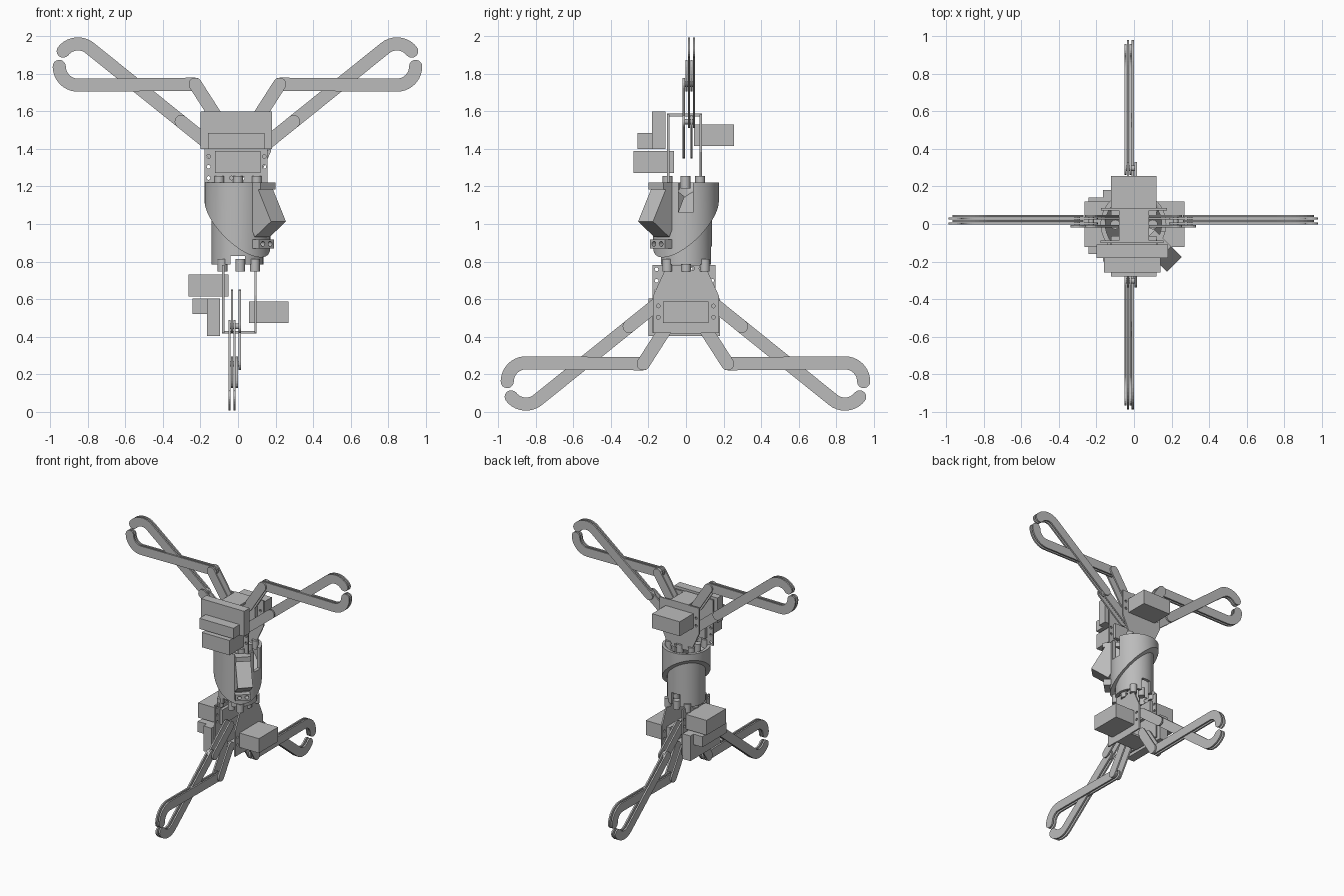
import bpy, bmesh, math
from mathutils import Vector, Matrix

cube = bpy.data.objects.get("Cube")
if cube:
    bpy.data.objects.remove(cube)

grey = bpy.data.materials.new("plain_grey")
grey.use_nodes = True
grey.diffuse_color = (0.5, 0.5, 0.5, 1)
grey.node_tree.nodes["Principled BSDF"].inputs["Base Color"].default_value = (0.5, 0.5, 0.5, 1)


# The lower end is the upper end turned over and swung a quarter turn
def same(x, y, z):
    return (x, y, z)


def lower_body(x, y, z):
    return (y + 0.015, x, 2.003 - z)


def lower_arm(x, y, z):
    return (-y - 0.003, x, 2 - z)


def finish(name, bm, smooth=False):
    bmesh.ops.recalc_face_normals(bm, faces=bm.faces)
    mesh = bpy.data.meshes.new(name)
    bm.to_mesh(mesh)
    bm.free()
    mesh.materials.append(grey)
    ob = bpy.data.objects.new(name, mesh)
    bpy.context.collection.objects.link(ob)
    if smooth:
        bpy.ops.object.select_all(action="DESELECT")
        ob.select_set(True)
        bpy.context.view_layer.objects.active = ob
        bpy.ops.object.shade_smooth_by_angle()
    return ob


def prism(name, outline, y0, y1, place=same):
    """Extrude an x-z outline from y0 to y1."""
    bm = bmesh.new()
    front = [bm.verts.new(place(x, y0, z)) for x, z in outline]
    back = [bm.verts.new(place(x, y1, z)) for x, z in outline]
    bm.faces.new(front)
    bm.faces.new(back[::-1])
    n = len(outline)
    for i in range(n):
        j = (i + 1) % n
        bm.faces.new((front[i], back[i], back[j], front[j]))
    return finish(name, bm)


def box(name, x0, x1, y0, y1, z0, z1, place=same):
    return prism(name, [(x0, z0), (x1, z0), (x1, z1), (x0, z1)], y0, y1, place)


def cut(ob, cutter):
    mod = ob.modifiers.new("cut", "BOOLEAN")
    mod.operation = "DIFFERENCE"
    mod.solver = "EXACT"
    mod.object = cutter
    bpy.context.view_layer.objects.active = ob
    bpy.ops.object.modifier_apply(modifier=mod.name)
    bpy.data.objects.remove(cutter)


def rod(name, start, end, radius, sides=16):
    a, b = Vector(start), Vector(end)
    bm = bmesh.new()
    turn = (b - a).to_track_quat("Z", "Y").to_matrix().to_4x4()
    bmesh.ops.create_cone(bm, cap_ends=True, segments=sides, radius1=radius, radius2=radius,
                          depth=(b - a).length, matrix=Matrix.Translation((a + b) / 2) @ turn)
    return finish(name, bm, True)


def drill(plate, spots, y, place):
    for x, z in spots:
        cut(plate, rod("drill", place(x, y - 0.05, z), place(x, y + 0.05, z), 0.01, 12))


def ribbon(path, half=0.035):
    """Outline of a bar with round ends that follows a path."""
    pts = [Vector(p) for p in path]
    left, right = [], []
    for i, p in enumerate(pts):
        d = (pts[min(i + 1, len(pts) - 1)] - pts[max(i - 1, 0)]).normalized()
        side = Vector((-d.y, d.x)) * half
        left.append(p + side)
        right.append(p - side)

    def cap(p, start):
        a = math.atan2(start.y - p.y, start.x - p.x)
        return [p + half * Vector((math.cos(a - k * math.pi / 8), math.sin(a - k * math.pi / 8)))
                for k in range(1, 8)]
    return left + cap(pts[-1], left[-1]) + right[::-1] + cap(pts[0], right[0])


def arc(cx, cz, r, a0, a1, n=10):
    angles = [math.radians(a0 + (a1 - a0) * i / n) for i in range(n + 1)]
    return [(cx + r * math.cos(a), cz + r * math.sin(a)) for a in angles]


# Gripper fingers and links, each made of two thin layers
PARTS = {
    "crossing_finger": ([(0.3, 1.546)] + arc(0.85, 1.86, 0.1, 129, 38), (0.010, 0.036)),
    "straight_finger": ([(0.225, 1.745)] + arc(0.85, 1.84, 0.1, -90, 0), (-0.003, 0.023)),
    "lower_link": ([(0.1, 1.385), (0.3, 1.546)], (-0.018, 0.023)),
    "bent_link": ([(0.1, 1.55), (0.225, 1.745)], (-0.018, 0.036)),
}


def gripper(end, arm, body):
    for side, sign in (("left", 1), ("right", -1)):
        for part, (path, layers) in PARTS.items():
            outline = [(sign * p.x - 0.003, p.y) for p in ribbon(path)]
            for k, y in enumerate(layers):
                prism(f"{end}_{side}_{part}_{k + 1}", outline, y, y + 0.012, arm)
        # Pins holding the links to the bracket
        for joint, (x, z) in {"finger": (0.3, 1.546), "elbow": (0.225, 1.745)}.items():
            rod(f"{end}_{side}_{joint}_pin", arm(sign * x - 0.003, -0.016, z),
                arm(sign * x - 0.003, 0.045, z), 0.015)

    # U-shaped bracket
    front = box(f"{end}_bracket_front", -0.178, 0.158, -0.1, -0.088, 1.222, 1.585, body)
    drill(front, [(x, z) for x in (-0.157, 0.14) for z in (1.305, 1.36)]
          + [(-0.157 + 0.061 * i, 1.245) for i in range(4)], -0.094, body)
    back = prism(f"{end}_bracket_back",
                 [(-0.1, 1.222), (0.1, 1.222), (0.175, 1.385), (0.175, 1.585), (-0.175, 1.585), (-0.175, 1.385)],
                 0.072, 0.084, body)
    drill(back, [(x, z) for x in (-0.148, 0.146) for z in (1.44, 1.5)]
         + [(0.035, 1.24), (0.08, 1.24)], 0.078, body)
    box(f"{end}_bracket_bridge", -0.08, 0.08, -0.1, 0.084, 1.573, 1.588, body)

    # Servos and their mounting block
    box(f"{end}_mount_block", -0.2, 0.18, -0.18, -0.11, 1.4, 1.6, body)
    box(f"{end}_mount_step", -0.16, 0.14, -0.258, -0.18, 1.4, 1.484, body)
    box(f"{end}_front_servo", -0.123, 0.12, -0.28, -0.065, 1.272, 1.39, body)
    box(f"{end}_back_servo", -0.123, 0.12, 0.043, 0.255, 1.415, 1.53, body)

    # Standoff pegs between bracket and body
    for i, y in enumerate((-0.098, -0.003, 0.075)):
        for j, x in enumerate((-0.1, 0.0, 0.1)):
            rod(f"{end}_peg_{i + 1}_{j + 1}", body(x, y, 1.19), body(x, y, 1.257), 0.026)


gripper("upper", same, same)
gripper("lower", lower_arm, lower_body)


# Body halves, meeting on a slanted plane
def half_body(name, radius, z0, z1, level, keep_above):
    bm = bmesh.new()
    bmesh.ops.create_cone(bm, cap_ends=True, segments=64, radius1=radius, radius2=radius,
                          depth=z1 - z0, matrix=Matrix.Translation((-0.003, 0, (z0 + z1) / 2)))
    res = bmesh.ops.bisect_plane(bm, geom=bm.verts[:] + bm.edges[:] + bm.faces[:],
                                 plane_co=(0, 0, level), plane_no=(1, -1, math.sqrt(2)),
                                 clear_inner=keep_above, clear_outer=not keep_above)
    rim = [e for e in res["geom_cut"] if isinstance(e, bmesh.types.BMEdge)]
    bmesh.ops.contextual_create(bm, geom=rim)
    return finish(name, bm, True)


shell = half_body("upper_shell", 0.175, 0.6, 1.222, 0.995, True)
cut(shell, half_body("hollow", 0.15, 0.6, 1.3, 1.04, True))
cut(shell, box("slot", 0.1, 0.25, -0.04, 0.036, 1.06, 1.3))

barrel = half_body("lower_barrel", 0.138, 0.785, 1.4, 0.997, False)
cut(barrel, half_body("hollow", 0.115, 0.7, 1.3, 0.94, False))
cut(barrel, box("notch", -0.04, 0.036, 0.08, 0.2, 0.7, 0.88))
cut(barrel, box("notch", -0.04, 0.036, -0.2, -0.08, 0.7, 0.83))


# Tilted joint motor with mounting ears, on the low side of the slant
def outward(x, y, z):
    c = math.sqrt(0.5)
    return (c * (x + y), c * (y - x), z)


prism("joint_motor", [(0.305, 1.013), (0.19, 1.216), (0.067, 1.146), (0.182, 0.93)],
      -0.056, 0.056, outward)
box("motor_upper_ear", 0.1, 0.225, -0.056, 0.056, 1.185, 1.222, outward)
ear = box("motor_lower_ear", 0.1, 0.215, -0.056, 0.056, 0.87, 0.918, outward)
for y in (-0.027, 0.027):
    cut(ear, rod("drill", outward(0.17, y, 0.894), outward(0.25, y, 0.894), 0.014, 16))
